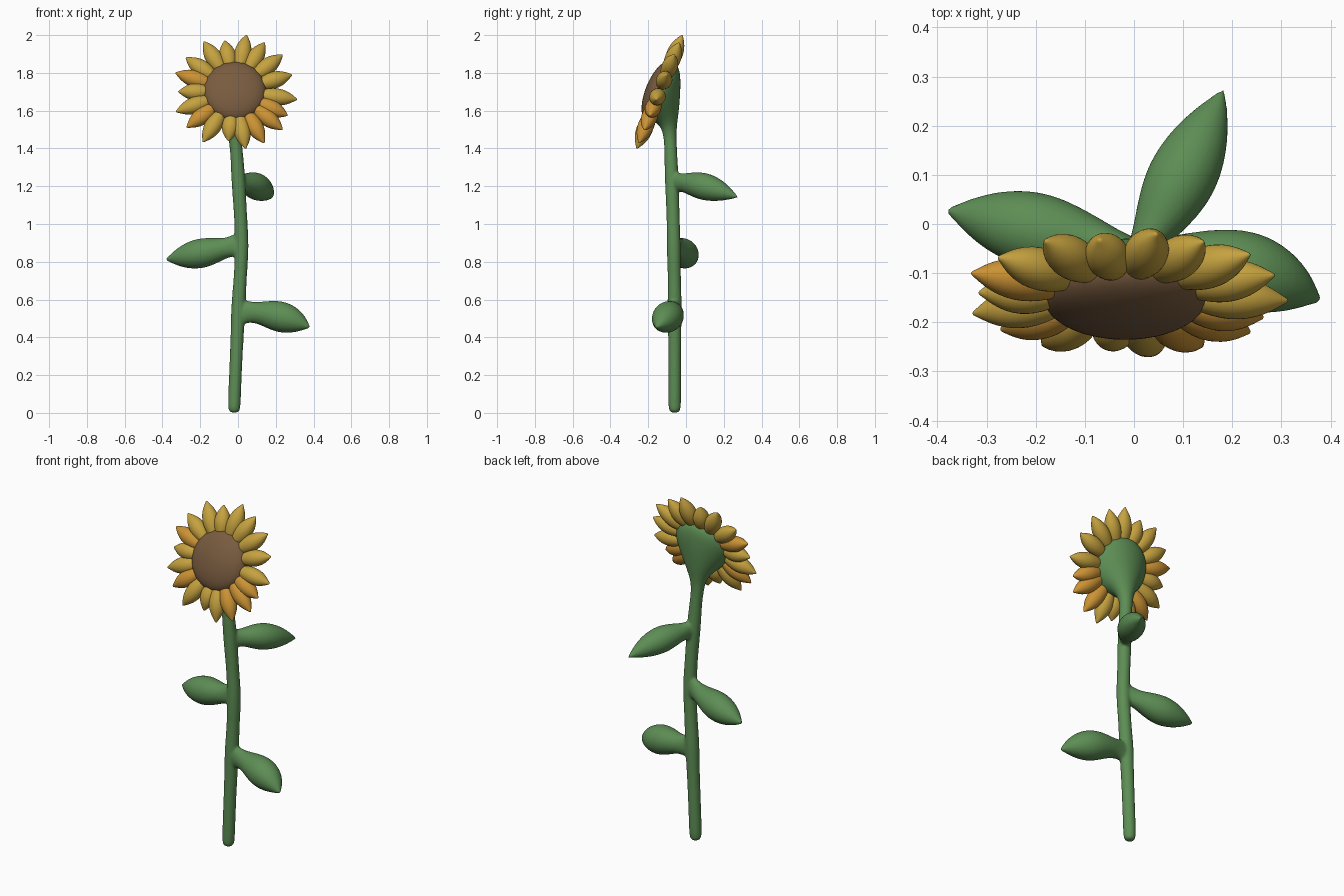
import bpy, bmesh, math
from mathutils import Vector

if "Cube" in bpy.data.objects:
    bpy.data.objects.remove(bpy.data.objects["Cube"])

SIDES = 16


def material(name, rgb):
    m = bpy.data.materials.new(name)
    m.diffuse_color = (*rgb, 1)
    m.use_nodes = True
    m.node_tree.nodes["Principled BSDF"].inputs["Base Color"].default_value = m.diffuse_color
    return m


GREEN = material("leaf_green", (0.11, 0.27, 0.09))
BROWN = material("seed_brown", (0.19, 0.105, 0.05))
YELLOW = material("petal_yellow", (0.56, 0.36, 0.05))
ORANGE = material("petal_orange", (0.60, 0.29, 0.035))


def loft(bm, rings):
    """Closed skin through rings given as (centre, half axis a, half axis b)."""
    loops = []
    for c, a, b in rings:
        loops.append([bm.verts.new(c + a * math.cos(k * math.tau / SIDES) + b * math.sin(k * math.tau / SIDES))
                      for k in range(SIDES)])
    for p, q in zip(loops, loops[1:]):
        for k in range(SIDES):
            j = (k + 1) % SIDES
            bm.faces.new((p[k], p[j], q[j], q[k]))
    bm.faces.new(loops[0][::-1])
    bm.faces.new(loops[-1])


def finish(name, bm, mat, levels=2):
    bmesh.ops.recalc_face_normals(bm, faces=bm.faces)
    for f in bm.faces:
        f.smooth = True
    me = bpy.data.meshes.new(name)
    bm.to_mesh(me)
    bm.free()
    me.materials.append(mat)
    ob = bpy.data.objects.new(name, me)
    bpy.context.collection.objects.link(ob)
    s = ob.modifiers.new("subdivide", 'SUBSURF')
    s.levels = s.render_levels = levels
    return ob


# Head frame: the flower face leans back
HEAD = Vector((-0.018, -0.14, 1.70))
U = Vector((1, 0, 0))
V = Vector((0, 0.371, 0.928))
N = Vector((0, -0.928, 0.371))

# Stem with flared calyx
bm = bmesh.new()
stem = [(-.02, -.06, 0, .016), (-.02, -.06, .01, .03), (-.02, -.06, .035, .035),
        (-.012, -.06, .25, .034), (-.002, -.06, .46, .036), (.002, -.06, .56, .04),
        (.012, -.062, .72, .034), (.022, -.065, .88, .039), (.014, -.068, 1.04, .034),
        (.002, -.075, 1.23, .039), (-.006, -.08, 1.37, .034)]
rings = [(Vector((x, y, z)), U * r, Vector((0, r, 0))) for x, y, z, r in stem]
# calyx rings: front y z, back y z, half width
calyx = [(-.118, 1.45, -.05, 1.45, .035), (-.128, 1.50, -.048, 1.52, .043),
         (-.15, 1.53, -.036, 1.60, .075), (-.18, 1.542, -.028, 1.70, .118),
         (-.195, 1.545, -.026, 1.80, .148), (-.203, 1.54, -.045, 1.85, .165),
         (-.206, 1.54, -.076, 1.862, .168)]
for fy, fz, by, bz, w in calyx:
    f, b = Vector((-.016, fy, fz)), Vector((-.016, by, bz))
    rings.append(((f + b) / 2, U * w, (b - f) / 2))
loft(bm, rings)

# Plump leaves: fraction along leaf, sideways radius, vertical radius
leaf_profile = [(0, .028, .068), (.1, .034, .062), (.2, .046, .054), (.33, .064, .066),
                (.48, .081, .082), (.62, .084, .084), (.76, .070, .070),
                (.88, .044, .044), (.96, .018, .018), (1.01, .004, .004)]
leaves = [((0, -.06, .535), (.20, -.088, .515), (.378, -.155, .453), 1.0),
          ((.02, -.063, .895), (-.17, -.02, .85), (-.38, .028, .812), .96),
          ((0, -.075, 1.22), (.085, .07, 1.205), (.182, .272, 1.142), .88)]
for p0, pm, p1, size in leaves:
    p0, pm, p1 = Vector(p0), Vector(pm), Vector(p1)
    ctrl = 2 * pm - (p0 + p1) / 2
    rings = []
    for t, rs, rv in leaf_profile:
        c = p0 * (1 - t) ** 2 + ctrl * 2 * t * (1 - t) + p1 * t * t
        d = ((ctrl - p0) * (1 - t) + (p1 - ctrl) * t).normalized()
        side = d.cross(Vector((0, 0, 1))).normalized()
        rings.append((c, side * rs * size, side.cross(d) * rv * size))
    loft(bm, rings)

# Fuse stem and leaves into one soft skin
body = finish("stem_and_leaves", bm, GREEN)
rm = body.modifiers.new("fuse", 'REMESH')
rm.mode = 'VOXEL'
rm.voxel_size = 0.007
rm.use_smooth_shade = True
sm = body.modifiers.new("soften", 'SMOOTH')
sm.factor = 0.5
sm.iterations = 8

# Domed seed disc
bm = bmesh.new()
disc = [(.10, -.03), (.155, -.022), (.174, 0), (.168, .025), (.145, .047),
        (.10, .064), (.05, .073), (.008, .075)]
loft(bm, [(HEAD + N * h, U * r, V * r) for r, h in disc])
finish("seed_disc", bm, BROWN)

# Petals: tip x and z as seen from the front
tips = [(.045, 2.0), (.14, 1.96), (.235, 1.895), (.285, 1.79), (.312, 1.66), (.262, 1.575),
        (.235, 1.50), (.138, 1.43), (.04, 1.40), (-.05, 1.44), (-.185, 1.435), (-.27, 1.512),
        (-.327, 1.595), (-.315, 1.70), (-.33, 1.80), (-.275, 1.88), (-.18, 1.965), (-.07, 1.97)]
petal_profile = [(0, .010), (.08, .023), (.22, .036), (.40, .046), (.56, .047),
                 (.72, .040), (.86, .025), (.95, .011), (1.01, .003)]
orange = {5, 6, 7, 11, 14}
for i, (x, z) in enumerate(tips):
    tip = U * (x - HEAD.x) + V * ((z - HEAD.z) / V.z)
    d, reach = tip.normalized(), tip.length
    side = d.cross(N)
    bm = bmesh.new()
    loft(bm, [(HEAD + d * (.11 + (reach - .11) * t), side * r, N * r * .95) for t, r in petal_profile])
    finish(f"petal_{i + 1}", bm, ORANGE if i in orange else YELLOW, 1)
